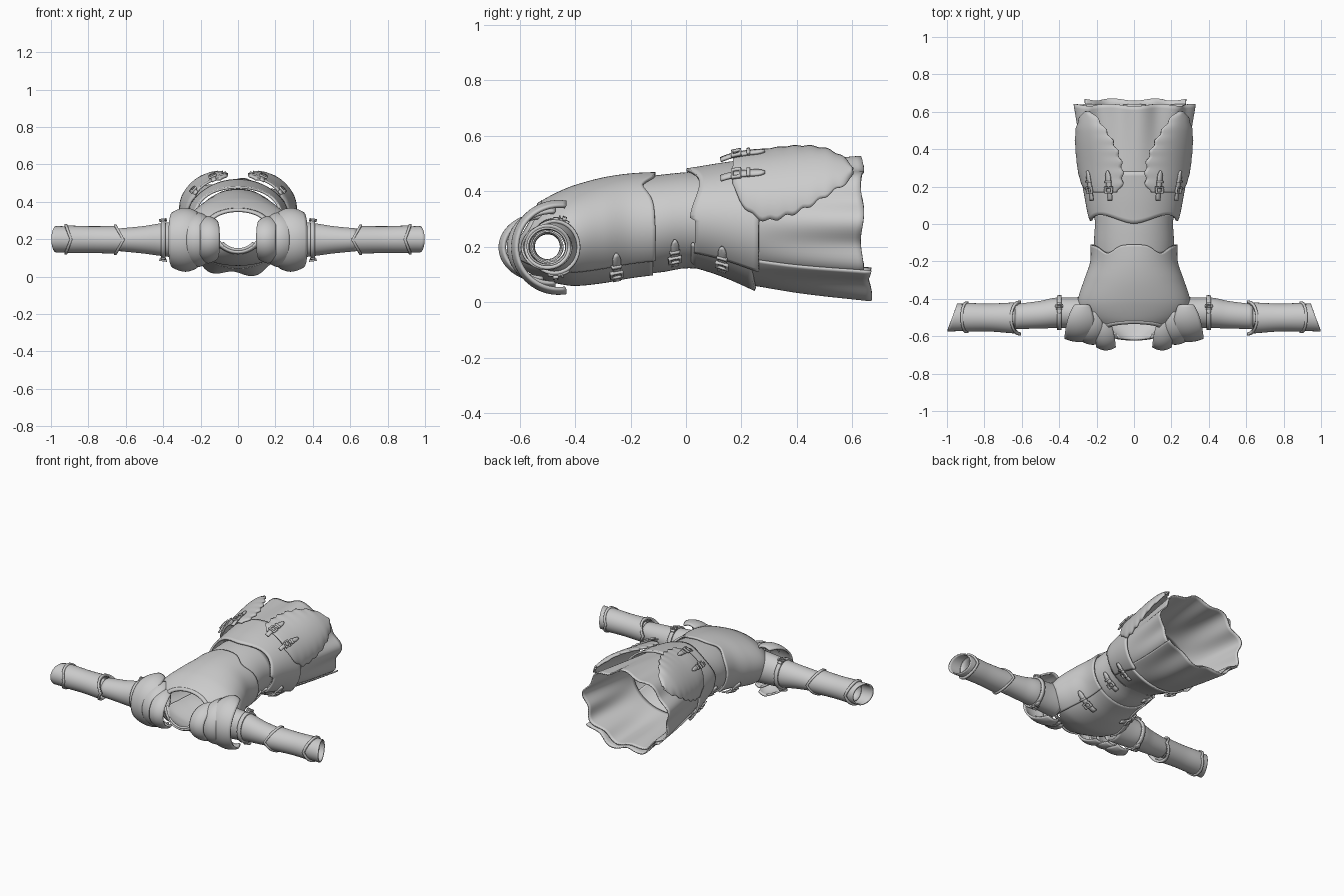
import bpy, bmesh
from math import sin, cos, pi, radians as rad, exp

if "Cube" in bpy.data.objects:
    bpy.data.objects.remove(bpy.data.objects["Cube"])


def interp(tab, t):
    # smooth interpolation through table rows (t, values...)
    n = len(tab)
    t = min(max(t, tab[0][0]), tab[-1][0])
    i = next(k for k in range(n - 1) if t <= tab[k + 1][0])
    a, b = tab[i], tab[i + 1]
    p, q = tab[max(i - 1, 0)], tab[min(i + 2, n - 1)]
    h = b[0] - a[0]
    s = (t - a[0]) / h
    out = []
    for k in range(1, len(a)):
        m0 = (b[k] - p[k]) / (b[0] - p[0]) * h
        m1 = (q[k] - a[k]) / (q[0] - a[0]) * h
        out.append((2*s**3 - 3*s*s + 1)*a[k] + (s**3 - 2*s*s + s)*m0
                   + (3*s*s - 2*s**3)*b[k] + (s**3 - s*s)*m1)
    return out


def body(tab, wave=None):
    # rings along y from rows (y, z_low, z_high, half_width)
    def f(a, y, off=0):
        lo, hi, hw = interp(tab, y)
        off += wave(a, y) if wave else 0
        return ((hw + off)*cos(a), y, (lo + hi)/2 + ((hi - lo)/2 + off)*sin(a))
    return f


def limb(tab):
    # rings along x from rows (x, centre_y, centre_z, radius_y, radius_z)
    def f(a, x, off=0):
        cy, cz, ry, rz = interp(tab, x)
        return (x, cy + (ry + off)*cos(a), cz + (rz + off)*sin(a))
    return f


def surface(name, f, nu, nv, closed=False, thick=0.012, keep=None, mirror=False):
    bm = bmesh.new()
    cols = nu if closed else nu + 1
    g = [[bm.verts.new(f(i/nu, j/nv)) for j in range(nv + 1)] for i in range(cols)]
    for i in range(nu):
        for j in range(nv):
            k = (i + 1) % cols
            q = (g[i][j], g[k][j], g[k][j+1], g[i][j+1])
            if keep is None or keep(i, j, sum((v.co for v in q), q[0].co*0)/4):
                bm.faces.new(q)
    bmesh.ops.delete(bm, geom=[v for v in bm.verts if not v.link_faces], context='VERTS')
    me = bpy.data.meshes.new(name)
    bm.to_mesh(me)
    bm.free()
    ob = bpy.data.objects.new(name, me)
    bpy.context.collection.objects.link(ob)
    s = ob.modifiers.new("thickness", 'SOLIDIFY')
    s.thickness, s.offset = thick, 0
    if mirror:
        ob.modifiers.new("mirror", 'MIRROR')
    bpy.ops.object.select_all(action='DESELECT')
    ob.select_set(True)
    bpy.context.view_layer.objects.active = ob
    bpy.ops.object.shade_smooth_by_angle(angle=rad(40))
    return ob


def shell(name, f, a0, a1, start, end, off=0, nu=72, nv=16, **kw):
    # strip of a ring surface between two edge functions of the angle
    def g(u, v):
        a = rad(a0 + (a1 - a0)*u)
        s, e = start(a), end(a)
        return f(a, s + (e - s)*v, off)
    return surface(name, g, nu, nv, closed=abs(a1 - a0) == 360, **kw)


def const(c):
    return lambda a: c


def buckle(name, f, a, t, da, dt, off, along_t=False):
    # leather strap with a square frame buckle and a loop, bent to the surface
    a, da = rad(a), rad(da)

    def at(p, q, o):      # p runs along the strap, q across it
        return f(a + q*da, t + p*dt, o) if along_t else f(a + p*da, t + q*dt, o)

    def strap(u, v):
        taper = 1 - 0.75*max(0, (u - 0.8)/0.2)**2
        return at(2*u - 1, (2*v - 1)*taper, off)
    surface(name + "_strap", strap, 12, 2, thick=0.01, mirror=True)
    ratio = 0.22
    surface(name + "_frame", lambda u, v: at(-0.3 + ratio*(2*u - 1), 1.7*(2*v - 1), off + 0.008),
            5, 5, thick=0.012, mirror=True,
            keep=lambda i, j, c: not (0 < i < 4 and 0 < j < 4))
    surface(name + "_loop", lambda u, v: at(0.25 + 0.07*(2*u - 1), 1.3*(2*v - 1), off + 0.006),
            2, 4, thick=0.012, mirror=True)


# breastplate and backplate, with openings for the arms
chest = body([(-.63, .15, .32, .085), (-.60, .13, .325, .11), (-.55, .10, .335, .19),
              (-.5, .078, .365, .255), (-.45, .066, .39, .285), (-.4, .06, .41, .287),
              (-.3, .07, .437, .255), (-.2, .088, .452, .222), (-.08, .103, .458, .222)])


def neck(a):
    s = sin(a)
    return -.6 + .068*max(s, 0) + .02*min(s, 0)


def chest_hem(a):
    return -.11 - .045*exp(-((abs(cos(a)) - .62)/.22)**2)*(sin(a) > 0)


def armhole(i, j, c):
    return not (abs(c.x) > .14 and (c.y + .48)**2 + (c.z - .2)**2 < .082**2)


shell("breastplate", chest, -43, 223, neck, chest_hem, .006, 96, 36, keep=armhole)
shell("backplate", chest, 212, 328, neck, const(-.12), -.004, 48, 36, keep=armhole)
shell("neck_rim", chest, 0, 360, neck, lambda a: neck(a) + .016, .008, nv=2)

# waist band
waist = body([(-.2, .11, .44, .2), (-.1, .112, .452, .208), (0, .128, .462, .203), (.1, .12, .465, .21)])
shell("waist_band", waist, 0, 360, const(-.17), const(.07), nv=8)

# hip plates: front and flared back
hip = body([(0, .132, .47, .215), (.04, .125, .476, .232), (.14, .092, .492, .252), (.28, .03, .51, .277)])


def hip_top(a):
    return .02 - .018*cos(4*a)*(sin(a) > 0) + .015*abs(cos(a))


shell("front_hip_plate", hip, -42, 222, hip_top, lambda a: .262 + .018*max(sin(a), 0), .006, 80, 12)
shell("back_hip_plate", hip, 212, 328, const(.02), lambda a: .25 - .05*(1 + sin(a)), -.002, 40, 12)

# pleated cloth skirt and rear panel
def pleat(a, y):
    return .014*sin(9*a + .8)*max(0, y - .22)/.4


skirt = body([(.18, .085, .485, .25), (.4, .05, .498, .28), (.66, .027, .512, .316)], pleat)
shell("cloth_skirt", skirt, 0, 360, const(.2), lambda a: .636 + .006*sin(7*a), 0, 120, 20, thick=.008)
shell("rear_skirt_panel", skirt, 216, 324, const(.2), lambda a: .665 + .006*sin(9*a), .012, 48, 20, thick=.008)

# leaf shaped thigh guards with scalloped edges
thigh = body([(.08, .09, .505, .26), (.17, .08, .542, .276), (.3, .05, .563, .3),
              (.5, .02, .59, .326), (.62, .02, .575, .325)])
leaf = [(.17, 32, 70), (.2, 12, 76), (.27, -2, 78), (.35, 0, 76), (.45, 9, 68),
        (.53, 20, 58), (.57, 27, 51), (.6, 36, 42)]


def guard(u, v):
    y = .17 + .43*v
    lo, hi = interp(leaf, y)
    ripple = 1.3*sin(v*46)
    return thigh(rad(lo + ripple + (hi - lo - 2*ripple)*u), y, .004 - .012*abs(2*u - 1)**3)


surface("thigh_guard", guard, 20, 48, thick=.012, mirror=True)
for k, a in enumerate((63, 37)):
    buckle("thigh_buckle_%d" % k, thigh, a, .205, 2.7, .08, .014, along_t=True)

# side buckles joining front and back plates
buckle("chest_buckle", chest, -46, -.25, 20, .014, .018)
buckle("waist_buckle", waist, -42, -.04, 20, .014, .012)
buckle("hip_buckle", hip, -42, .13, 16, .014, .018)

# sleeves
arm = limb([(.22, -.475, .2, .085, .1), (.33, -.475, .198, .078, .092), (.42, -.475, .198, .077, .082),
            (.5, -.485, .197, .07, .07), (.64, -.495, .197, .062, .056)])
shell("upper_sleeve", arm, 0, 360, const(.23), const(.635), 0, 40, 20, mirror=True, thick=.008)
shell("arm_band", arm, 0, 360, const(.388), const(.412), .01, 40, 2, mirror=True)
buckle("arm_buckle", arm, -80, .4, 24, .012, .018)
buckle("arm_top_buckle", arm, 75, .4, 18, .012, .018)

# forearm bracers with pointed ends, rims and cuffs
fore = limb([(.59, -.503, .197, .083, .073), (.66, -.502, .197, .077, .07), (.78, -.5, .198, .07, .067),
             (.88, -.499, .199, .072, .069), (1.0, -.5, .2, .075, .071)])


def elbow(a):
    return .605 + .045*abs(sin(a))


def wrist(a):
    return .9 + .028*abs(sin(a))


shell("bracer", fore, 0, 360, elbow, wrist, 0, 48, 20, mirror=True, thick=.009)
shell("elbow_rim", fore, 0, 360, elbow, lambda a: elbow(a) + .014, .006, 48, 2, mirror=True)
shell("wrist_rim", fore, 0, 360, lambda a: wrist(a) - .014, wrist, .006, 48, 2, mirror=True)
shell("cuff", fore, 0, 360, const(.88), lambda a: .972 - .026*cos(a), -.004, 48, 8, mirror=True, thick=.008)
inner = limb([(.6, -.497, .197, .054, .05), (.75, -.5, .2, .048, .048), (.93, -.5, .2, .055, .055)])
shell("inner_sleeve", inner, 0, 360, const(.62), const(.92), 0, 32, 8, mirror=True, thick=.006)


# overlapping shoulder lames, open toward the armpit
def lame(name, x0, x1, cy, ry, rz, span, lean):
    def f(u, v):
        t = rad(span)*(2*u - 1)
        end = 1 - .5*abs(2*u - 1)**4
        w = (v - .5)*end
        bulge = 1 - .35*(2*v - 1)**2*.3
        x = (x0 + x1)/2 + (x1 - x0)*w + lean*(1 - cos(t))
        return (x, cy - ry*bulge*cos(t), .197 + rz*bulge*sin(t))
    surface(name, f, 40, 10, thick=.012, mirror=True)


lame("outer_shoulder_lame", .215, .37, -.46, .165, .165, 100, -.012)
lame("middle_shoulder_lame", .165, .275, -.485, .155, .14, 95, -.005)
lame("inner_shoulder_lame", .1, .2, -.515, .155, .12, 90, .01)
